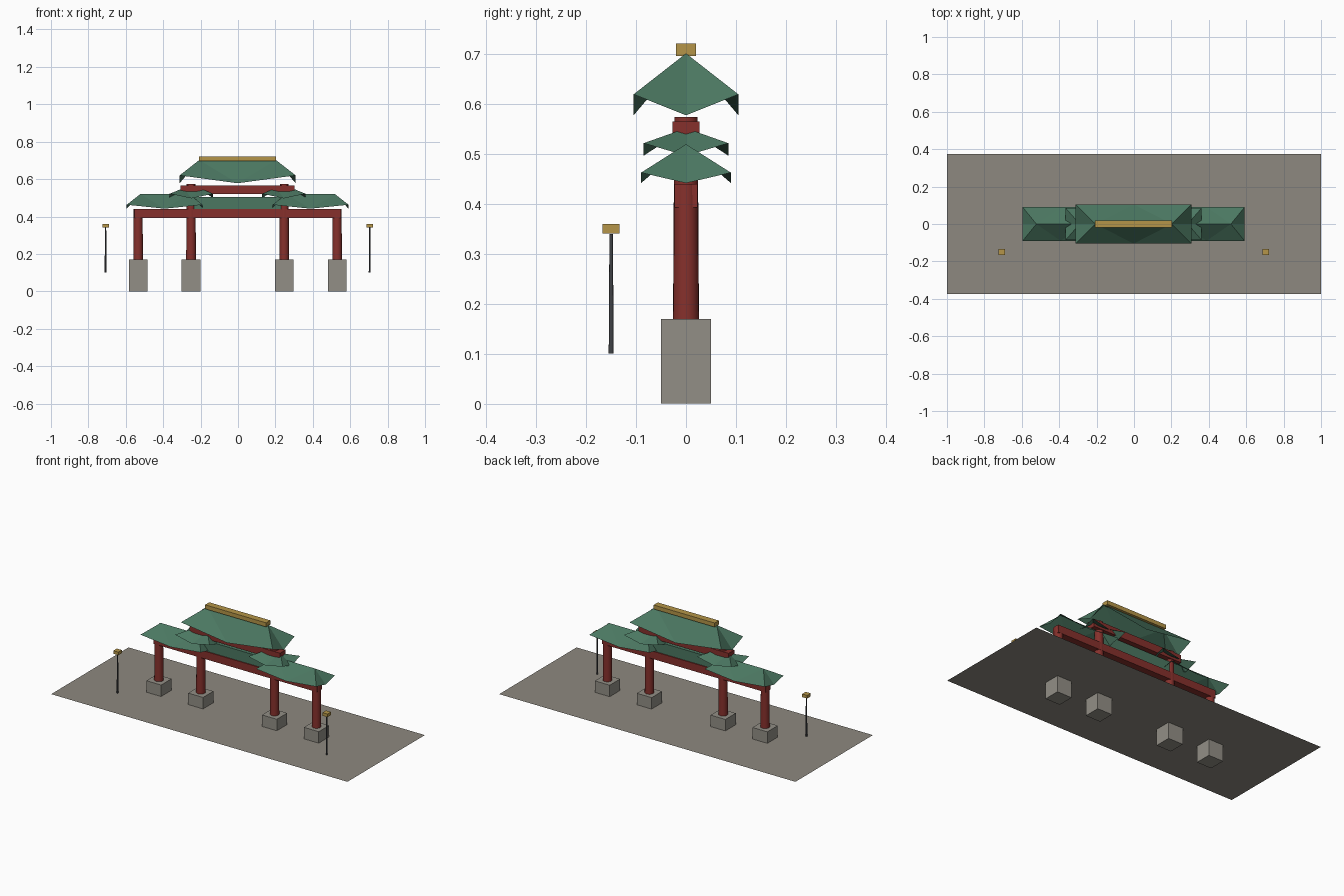
import bpy

if "Cube" in bpy.data.objects:
    bpy.data.objects.remove(bpy.data.objects["Cube"], do_unlink=True)


def material(name, rgb):
    m = bpy.data.materials.new(name)
    m.use_nodes = True
    m.diffuse_color = (*rgb, 1)
    m.node_tree.nodes["Principled BSDF"].inputs["Base Color"].default_value = (*rgb, 1)
    return m


RED = material("red_lacquer", (0.24, 0.03, 0.025))
GREEN = material("green_tile", (0.07, 0.185, 0.12))
GOLD = material("gold", (0.46, 0.30, 0.065))
STONE = material("grey_stone", (0.29, 0.275, 0.24))
PAVING = material("paving", (0.27, 0.25, 0.215))
IRON = material("dark_iron", (0.05, 0.053, 0.06))
SHIFT = -0.002  # the gate sits slightly off the paving centre


def mesh_object(name, verts, faces, mat):
    me = bpy.data.meshes.new(name)
    me.from_pydata(verts, [], faces)
    me.materials.append(mat)
    ob = bpy.data.objects.new(name, me)
    bpy.context.collection.objects.link(ob)
    return ob


def box(name, x, y, half_x, half_y, z0, z1, mat):
    bpy.ops.mesh.primitive_cube_add(size=2, location=(x + SHIFT, y, (z0 + z1) / 2))
    ob = bpy.context.object
    ob.name = name
    ob.scale = (half_x, half_y, (z1 - z0) / 2)
    bpy.ops.object.transform_apply(location=False, rotation=False)
    ob.data.materials.append(mat)


def post(name, x, y, r0, r1, z0, z1, sides, mat):
    bpy.ops.mesh.primitive_cone_add(vertices=sides, radius1=r0, radius2=r1, depth=z1 - z0,
                                    location=(x + SHIFT, y, (z0 + z1) / 2))
    ob = bpy.context.object
    ob.name = name
    ob.data.materials.append(mat)
    bpy.ops.object.shade_smooth_by_angle()


def roof(name, x, half_x, half_y, ridge, z_mid, z_corner, z_ridge):
    """Open hipped shell: upturned corners, eaves dipping at their middles."""
    x += SHIFT
    verts = [(x - ridge, 0, z_ridge), (x + ridge, 0, z_ridge)]
    for sx, sy in ((-1, -1), (0, -1), (1, -1), (1, 0), (1, 1), (0, 1), (-1, 1), (-1, 0)):
        z = z_corner if sx and sy else z_mid
        verts.append((x + sx * half_x, sy * half_y, z))
    faces = [(0, 2, 3), (0, 3, 1), (1, 3, 4), (1, 4, 5), (1, 5, 6),
             (1, 6, 7), (1, 7, 0), (0, 7, 8), (0, 8, 9), (0, 9, 2)]
    mesh_object(name, verts, faces, GREEN)


# Paving sheet, with the plinths passing through it
mesh_object("paving", [(-1, -0.373, 0.1), (1, -0.373, 0.1), (1, 0.373, 0.1), (-1, 0.373, 0.1)],
            [(0, 1, 2, 3)], PAVING)

# Everything that repeats on each side
for side, s in (("right", -1), ("left", 1)):
    for place, x, top in (("outer", 0.532, 0.44), ("inner", 0.249, 0.575)):
        box(f"{place}_plinth_{side}", s * x, 0, 0.05, 0.05, 0, 0.17, STONE)
        post(f"{place}_pillar_{side}", s * x, 0, 0.026, 0.0235, 0.17, top, 24, RED)
    roof(f"side_roof_{side}", s * 0.39, 0.203, 0.09, 0.13, 0.442, 0.463, 0.52)
    roof(f"small_roof_{side}", s * 0.247, 0.116, 0.085, 0.042, 0.497, 0.522, 0.552)
    post(f"lamp_post_{side}", s * 0.706, -0.15, 0.005, 0.0035, 0.1, 0.34, 12, IRON)
    box(f"lamp_head_{side}", s * 0.706, -0.15, 0.017, 0.017, 0.341, 0.36, GOLD)

# Beams, centre panel, main roof and its ridge
box("lower_beam", 0, 0, 0.552, 0.0235, 0.393, 0.44, RED)
box("centre_panel", 0, 0, 0.235, 0.018, 0.44, 0.504, GREEN)
box("upper_beam", 0, 0, 0.305, 0.0275, 0.52, 0.566, RED)
roof("main_roof", 0, 0.31, 0.105, 0.205, 0.578, 0.62, 0.702)
box("roof_ridge", 0, 0, 0.206, 0.02, 0.697, 0.722, GOLD)
